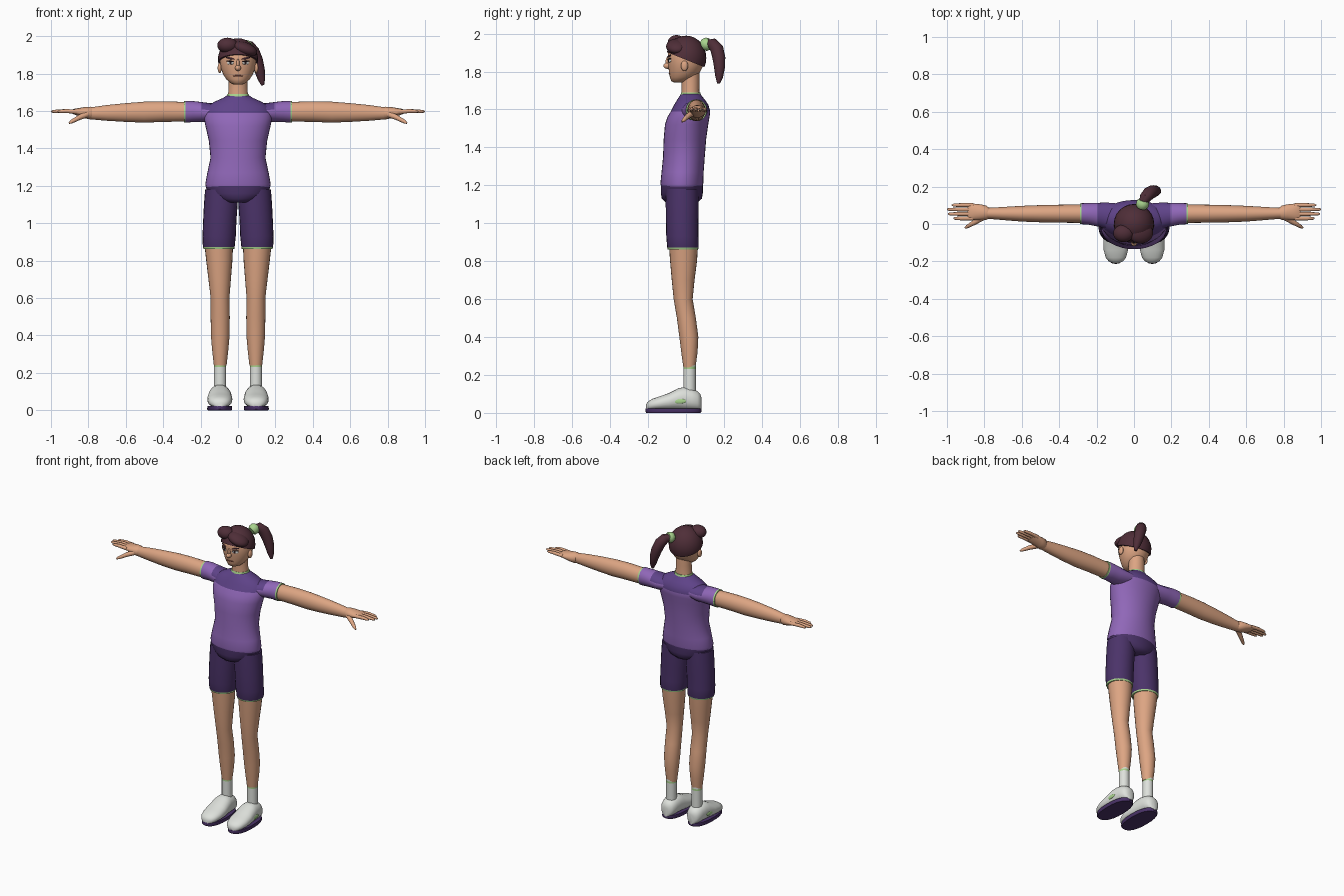
import bpy, bmesh, math
from mathutils import Vector, Matrix

cube = bpy.data.objects.get("Cube")
if cube:
    bpy.data.objects.remove(cube, do_unlink=True)


def material(name, hexcode):
    """Flat material from a display hex colour, converted to linear."""
    srgb = [int(hexcode[i:i + 2], 16) / 255 for i in (0, 2, 4)]
    colour = [c / 12.92 if c < 0.04 else ((c + 0.055) / 1.055) ** 2.4 for c in srgb]
    mat = bpy.data.materials.new(name)
    mat.use_nodes = True
    mat.diffuse_color = (*colour, 1)
    bsdf = next(n for n in mat.node_tree.nodes if n.type == 'BSDF_PRINCIPLED')
    bsdf.inputs["Base Color"].default_value = (*colour, 1)
    return mat


SKIN = material("skin", "DDA583")
SHIRT = material("light purple", "9067B8")
YOKE = material("mid purple", "5F4389")
SHORTS = material("dark purple", "4B3369")
HAIR = material("dark brown hair", "4F2E38")
WHITE = material("off white", "DEE1DC")
GREEN = material("pale green", "A9D48E")
DARK = material("near black", "2A1C20")
LIPS = material("lip brown", "8F5548")


def finish(name, bm, mats, rule=None, mirror=False):
    """Turn a bmesh into a smooth object with sharp edges kept."""
    bmesh.ops.recalc_face_normals(bm, faces=bm.faces)
    bm.normal_update()
    for f in bm.faces:
        f.smooth = True
        f.material_index = rule(f.calc_center_median()) if rule else 0
    for e in bm.edges:
        e.smooth = e.calc_face_angle(0) < math.radians(45)
    mesh = bpy.data.meshes.new(name)
    bm.to_mesh(mesh)
    bm.free()
    obj = bpy.data.objects.new(name, mesh)
    bpy.context.collection.objects.link(obj)
    for m in mats:
        mesh.materials.append(m)
    if mirror:
        obj.modifiers.new("Mirror", 'MIRROR').use_mirror_merge = False
    return obj


def skin_rings(rings):
    """Bridge lists of points into a closed, capped tube."""
    bm = bmesh.new()
    rows = [[bm.verts.new(p) for p in ring] for ring in rings]
    n = len(rows[0])
    for a, b in zip(rows, rows[1:]):
        for i in range(n):
            j = (i + 1) % n
            bm.faces.new((a[i], a[j], b[j], b[i]))
    bm.faces.new(rows[0])
    bm.faces.new(rows[-1])
    return bm


def loft(name, axis, sections, mats, rule=None, mirror=False, n=24, power=1.0):
    """Sections are (position on axis, centre u, centre v, radius u, radius v)."""
    def curve(c):
        return math.copysign(abs(c) ** power, c)
    rings = []
    for t, u, v, a, b in sections:
        ring = []
        for i in range(n):
            ang = math.tau * i / n
            p, q = u + a * curve(math.cos(ang)), v + b * curve(math.sin(ang))
            ring.append({'x': (t, p, q), 'y': (p, t, q), 'z': (p, q, t)}[axis])
        rings.append(ring)
    return finish(name, skin_rings(rings), mats, rule, mirror)


def tube(name, path, mat, mirror=False, n=10):
    """Round tube through (x, y, z, radius) points."""
    pts = [Vector(p[:3]) for p in path]
    rings = []
    for k, p in enumerate(pts):
        d = pts[min(k + 1, len(pts) - 1)] - pts[max(k - 1, 0)]
        side = d.cross(Vector((0.1, 1, 0.2))).normalized()
        up = side.cross(d).normalized()
        r = path[k][3]
        rings.append([p + r * (math.cos(math.tau * i / n) * side
                               + math.sin(math.tau * i / n) * up) for i in range(n)])
    return finish(name, skin_rings(rings), [mat], None, mirror)


def blob(name, centre, radii, mat, mirror=False, turn=0, roll=0, cut=None):
    """Ellipsoid, optionally turned about z, rolled about y and cut by a plane."""
    bm = bmesh.new()
    bmesh.ops.create_uvsphere(bm, u_segments=24, v_segments=14, radius=1)
    bm.transform(Matrix.Translation(centre) @ Matrix.Rotation(turn, 4, 'Z')
                 @ Matrix.Rotation(roll, 4, 'Y') @ Matrix.Diagonal((*radii, 1)))
    if cut:
        bmesh.ops.bisect_plane(bm, geom=bm.verts[:] + bm.edges[:] + bm.faces[:],
                               plane_co=cut[0], plane_no=cut[1], clear_inner=True)
        bmesh.ops.holes_fill(bm, edges=[e for e in bm.edges if e.is_boundary])
    return finish(name, bm, [mat], None, mirror)


# Shoes: sole, upper and side patch
loft("sole", 'z', [(0, .098, -.066, .063, .143), (.006, .098, -.066, .067, .148),
                   (.024, .098, -.066, .065, .146)], [SHORTS], mirror=True, power=.85)
upper = [(-.21, .045, .015), (-.2, .06, .038), (-.18, .073, .054), (-.14, .087, .065),
         (-.09, .104, .067), (-.04, .13, .062), (-.01, .136, .058), (.03, .128, .054),
         (.06, .115, .047), (.075, .1, .035), (.082, .08, .015)]
loft("shoe_upper", 'y', [(y, .097, (h + .014) / 2, w, (h - .014) / 2) for y, h, w in upper],
     [WHITE], mirror=True, power=.9)
blob("shoe_side_patch", (.156, -.035, .062), (.005, .036, .013), GREEN, True)

# Socks with a coloured stripe
loft("sock", 'z', [(z, .096, .019, .033, .033) for z in (.09, .232, .244, .256)],
     [WHITE, GREEN], lambda c: int(.232 < c.z < .244), True)

# Legs
loft("leg", 'z', [(.24, .095, .018, .034, .032), (.32, .095, .018, .043, .043),
                  (.4, .095, .015, .05, .05), (.5, .095, .002, .051, .05),
                  (.6, .096, -.015, .05, .05), (.7, .098, -.015, .06, .06),
                  (.8, .1, -.013, .07, .071), (.89, .103, -.013, .077, .077)],
     [SKIN], mirror=True)

# Shorts with hems, and the pelvis piece
loft("shorts_leg", 'z', [(.862, .102, -.016, .082, .08), (.872, .103, -.016, .085, .083),
                         (.93, .101, -.019, .089, .085), (1.02, .097, -.02, .089, .086),
                         (1.1, .092, -.02, .09, .087), (1.18, .088, -.02, .088, .086)],
     [SHORTS, GREEN], lambda c: int(c.z < .872), True)
loft("shorts_waist", 'z', [(1.11, 0, -.022, .08, .085), (1.13, 0, -.022, .125, .106),
                           (1.16, 0, -.022, .165, .111), (1.205, 0, -.022, .173, .111)],
     [SHORTS], n=32)

# Shirt body, shoulder yoke and collar
loft("shirt", 'z', [(1.195, 0, -.022, .172, .11), (1.21, 0, -.022, .175, .113),
                    (1.27, 0, -.018, .164, .111), (1.35, 0, -.011, .147, .11),
                    (1.44, 0, -.006, .156, .112), (1.52, 0, .003, .174, .114),
                    (1.56, 0, .013, .182, .111), (1.59, 0, .024, .182, .104),
                    (1.625, 0, .028, .166, .09), (1.65, 0, .027, .125, .074),
                    (1.67, 0, .025, .08, .059), (1.684, 0, .025, .058, .05)],
     [SHIRT, YOKE], lambda c: int(c.z > 1.59), n=32)
loft("collar", 'z', [(1.67, 0, .025, .064, .055), (1.678, 0, .025, .063, .054),
                     (1.69, 0, .025, .057, .05)],
     [YOKE, GREEN], lambda c: int(c.z > 1.678), n=28)

# Sleeves: yoke colour on the upper inner part, cuff at the end
loft("sleeve", 'x', [(.09, .035, 1.595, .075, .045), (.15, .045, 1.592, .07, .05),
                     (.195, .05, 1.595, .063, .053), (.24, .054, 1.597, .058, .056),
                     (.28, .055, 1.596, .056, .058), (.29, .055, 1.596, .055, .057)],
     [SHIRT, YOKE, GREEN],
     lambda c: 2 if c.x > .28 else int(c.z > 1.605 and c.x < .195), True)

# Arms and palms
loft("arm", 'x', [(.27, .055, 1.596, .049, .052), (.4, .055, 1.597, .048, .055),
                  (.5, .055, 1.594, .046, .056), (.6, .055, 1.592, .042, .05),
                  (.7, .056, 1.59, .035, .042), (.77, .057, 1.588, .03, .034),
                  (.8, .058, 1.588, .029, .031)], [SKIN], mirror=True)
loft("palm", 'x', [(.775, .059, 1.588, .028, .03), (.79, .06, 1.589, .038, .034),
                   (.82, .063, 1.591, .042, .03), (.85, .065, 1.594, .043, .022),
                   (.88, .066, 1.597, .044, .014), (.89, .066, 1.597, .038, .008)],
     [SKIN], mirror=True)

# Fingers and thumb
for label, y, tip in (("index", .03, .965), ("middle", .054, .995),
                      ("ring", .078, 1.0), ("little", .101, .975)):
    tube(label + "_finger", [(.86, y, 1.596, .011), (.92, y, 1.6, .011),
                             (tip - .01, y, 1.598, .008), (tip, y, 1.597, .003)], SKIN, True)
tube("thumb", [(.8, .04, 1.585, .017), (.85, .01, 1.565, .014),
               (.89, -.013, 1.543, .01), (.903, -.021, 1.535, .004)], SKIN, True)

# Neck and head
loft("neck", 'z', [(1.65, 0, .025, .057, .05), (1.7, 0, .023, .052, .047),
                   (1.75, 0, .024, .05, .047), (1.82, 0, .02, .05, .05)], [SKIN])
loft("head", 'z', [(1.742, 0, -.036, .022, .028), (1.75, 0, -.032, .042, .046),
                   (1.77, 0, -.018, .063, .067), (1.795, 0, -.008, .079, .081),
                   (1.83, 0, -.002, .092, .092), (1.87, 0, .001, .097, .098),
                   (1.91, 0, .002, .092, .095), (1.95, 0, .002, .07, .07)],
     [SKIN], n=32)
blob("ear", (.098, -.008, 1.83), (.011, .019, .027), SKIN, True)
blob("nose", (0, -.098, 1.83), (.016, .021, .016), SKIN)
blob("nose_bridge", (0, -.094, 1.85), (.009, .014, .028), SKIN)

# Facial features as thin plates
blob("eye_white", (.041, -.0875, 1.857), (.02, .004, .009), WHITE, True, turn=.43)
blob("iris", (.039, -.09, 1.857), (.008, .004, .009), DARK, True, turn=.42)
blob("eyelash", (.042, -.0885, 1.866), (.023, .004, .004), DARK, True, turn=.44, roll=-.1)
blob("eyebrow", (.042, -.089, 1.882), (.025, .004, .005), HAIR, True, turn=.44, roll=-.2)
blob("mouth", (0, -.0875, 1.788), (.027, .004, .004), LIPS)

# Hair cap with a sloping hairline, front rolls and ponytail
blob("hair_cap", (0, .001, 1.872), (.108, .106, .117), HAIR,
     cut=((0, 0, 1.862), (0, .4, 1)))
blob("hair_roll", (-.056, -.05, 1.951), (.055, .047, .041), HAIR)
blob("hair_fringe", (.035, -.047, 1.932), (.07, .058, .036), HAIR, roll=.35)
tube("hair_tie", [(.04, .088, 1.935, .026), (.043, .098, 1.94, .034),
                  (.048, .116, 1.947, .034), (.051, .126, 1.95, .026)], GREEN, n=16)
tube("ponytail", [(.046, .11, 1.945, .022), (.06, .14, 1.945, .031),
                  (.08, .163, 1.918, .035), (.1, .174, 1.87, .034),
                  (.115, .177, 1.82, .029), (.126, .175, 1.77, .02),
                  (.132, .172, 1.738, .008)], HAIR, n=16)
